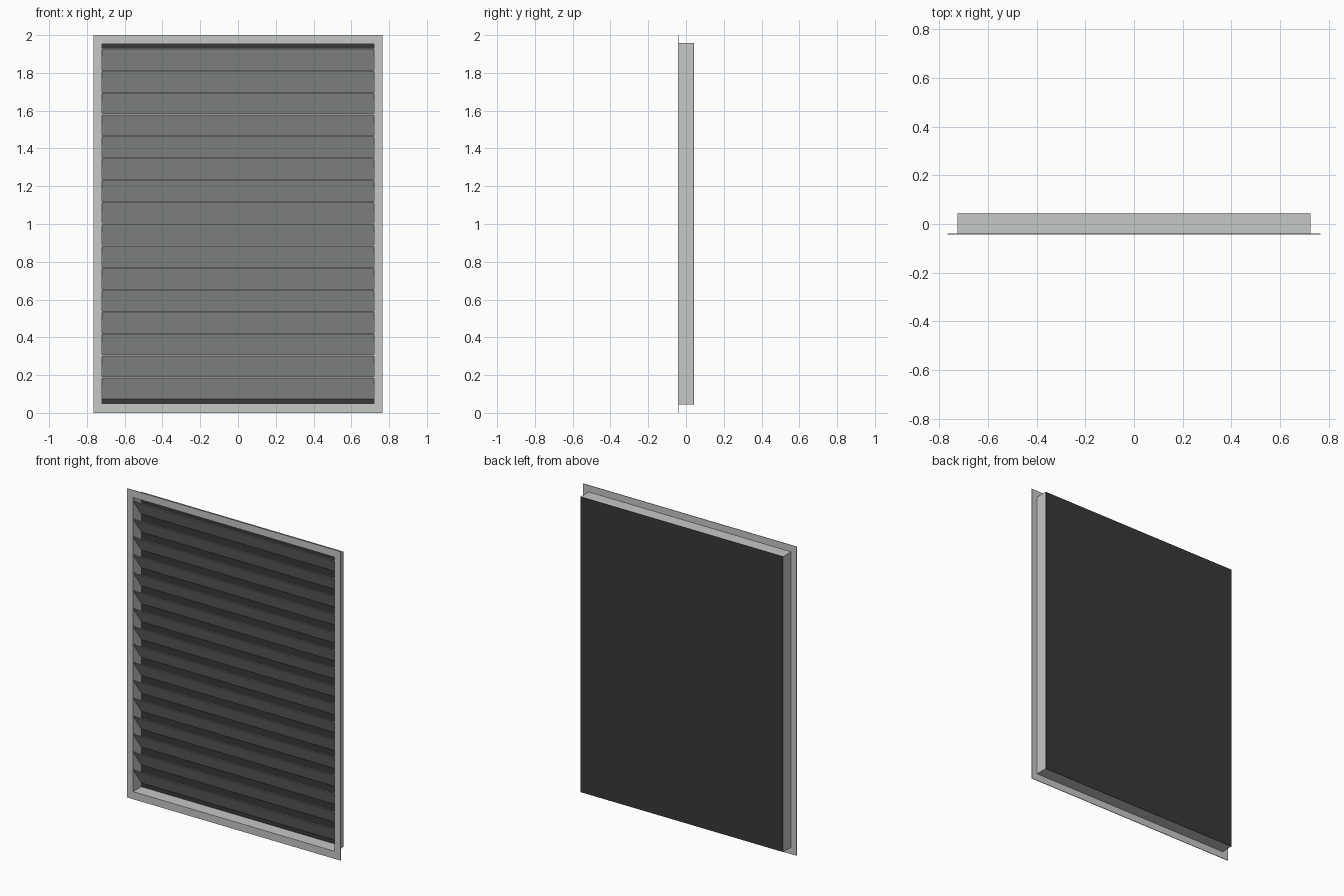
import bpy, bmesh

if "Cube" in bpy.data.objects:
    bpy.data.objects.remove(bpy.data.objects["Cube"])

# Overall sizes
W, H = 0.765, 2.0            # flange half width, height
SX, Z0, Z1 = 0.725, 0.045, 1.957   # sleeve outer half width, bottom, top
YF, YB = -0.043, 0.043       # front and back planes
T = 0.004                    # sheet thickness
SLATS, PITCH, TOP = 16, 0.116, 1.932


def material(name, rgb):
    m = bpy.data.materials.new(name)
    m.diffuse_color = (*rgb, 1)
    m.use_nodes = True
    m.node_tree.nodes["Principled BSDF"].inputs["Base Color"].default_value = m.diffuse_color
    return m


metal = material("light grey metal", (0.56, 0.58, 0.56))
dark = material("dark screen", (0.04, 0.04, 0.04))


def finish(name, bm, mat):
    bmesh.ops.recalc_face_normals(bm, faces=bm.faces)
    me = bpy.data.meshes.new(name)
    bm.to_mesh(me)
    bm.free()
    me.materials.append(mat)
    ob = bpy.data.objects.new(name, me)
    bpy.context.collection.objects.link(ob)
    return ob


def ring(name, outer, inner, y0, y1, mat):
    """Rectangular tube; outer and inner are (half width, bottom, top)."""
    bm = bmesh.new()

    def loop(r, y):
        w, a, b = r
        return [bm.verts.new((x, y, z)) for x, z in ((-w, a), (w, a), (w, b), (-w, b))]
    loops = [loop(outer, y0), loop(outer, y1), loop(inner, y1), loop(inner, y0)]
    for k in range(4):
        a, b = loops[k], loops[(k + 1) % 4]
        for i in range(4):
            j = (i + 1) % 4
            bm.faces.new((a[i], a[j], b[j], b[i]))
    return finish(name, bm, mat)


def extrude_x(name, profile, half, mat):
    """Solid made from a (y, z) profile running along x."""
    bm = bmesh.new()
    left = [bm.verts.new((-half, y, z)) for y, z in profile]
    right = [bm.verts.new((half, y, z)) for y, z in profile]
    bm.faces.new(left)
    bm.faces.new(right)
    n = len(profile)
    for i in range(n):
        j = (i + 1) % n
        bm.faces.new((left[i], left[j], right[j], right[i]))
    return finish(name, bm, mat)


# Front flange and the sleeve behind it
opening = (SX - T, Z0 + T, Z1 - T)
ring("front_flange", (W, 0, H), opening, YF, YF + T, metal)
ring("sleeve", (SX, Z0, Z1), opening, YF + T, YB - 0.002, metal)

# Dark screen closing the back
extrude_x("back_screen", [(YB - 0.002, Z0), (YB, Z0), (YB, Z1), (YB - 0.002, Z1)], SX, dark)

# Slanted slats: high at the front, low at the back
yf, yb, drop, thick = YF + 0.002, YB - 0.002, 0.112, 0.006
for i in range(SLATS):
    z = TOP - i * PITCH
    extrude_x(f"slat_{i + 1:02d}",
              [(yf, z), (yb, z - drop), (yb, z - drop - thick), (yf, z - thick)],
              SX - T, metal)
